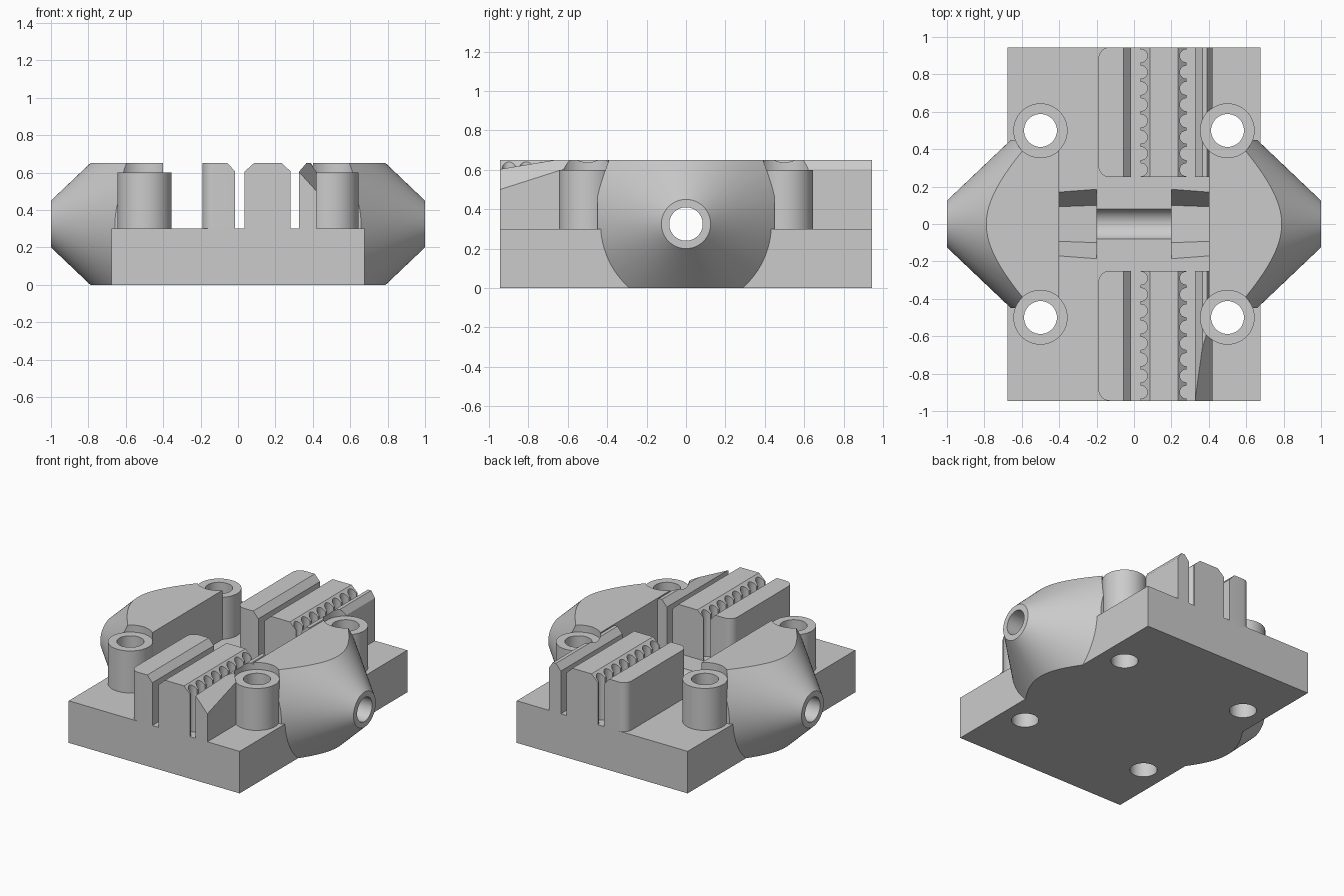
import bpy, bmesh
from math import pi
from mathutils import Vector, Matrix

cube = bpy.data.objects.get("Cube")
if cube:
    bpy.data.objects.remove(cube, do_unlink=True)

grey = bpy.data.materials.new("plain grey")
grey.use_nodes = True
COLOUR = (0.6, 0.6, 0.6, 1)
grey.diffuse_color = COLOUR
grey.node_tree.nodes["Principled BSDF"].inputs["Base Color"].default_value = COLOUR

HALF_Y, FLOOR, TOP, AXIS = 0.945, 0.30, 0.65, 0.325
POST, POST_R, HOLE_R, BORE_R = 0.5, 0.145, 0.088, 0.085


def make(name, bm):
    bmesh.ops.recalc_face_normals(bm, faces=bm.faces[:])
    mesh = bpy.data.meshes.new(name)
    bm.to_mesh(mesh)
    bm.free()
    mesh.materials.append(grey)
    ob = bpy.data.objects.new(name, mesh)
    bpy.context.collection.objects.link(ob)
    return ob


def box(name, lo, hi):
    lo, hi = Vector(lo), Vector(hi)
    bm = bmesh.new()
    size = Matrix.Diagonal((*(hi - lo), 1))
    bmesh.ops.create_cube(bm, size=1, matrix=Matrix.Translation((lo + hi) / 2) @ size)
    return make(name, bm)


def add_rod(bm, a, b, r1, r2=None, sides=64):
    """Cylinder or cone frustum from point a to point b."""
    a, b = Vector(a), Vector(b)
    turn = (b - a).to_track_quat('Z', 'Y').to_matrix().to_4x4()
    bmesh.ops.create_cone(bm, cap_ends=True, segments=sides, radius1=r1,
                          radius2=r1 if r2 is None else r2, depth=(b - a).length,
                          matrix=Matrix.Translation((a + b) / 2) @ turn)


def rods(name, *specs):
    bm = bmesh.new()
    for spec in specs:
        add_rod(bm, *spec)
    return make(name, bm)


def extrude_y(name, profile, y0, y1):
    """Extrude an x-z profile along y."""
    bm = bmesh.new()
    face = bm.faces.new([bm.verts.new((x, y0, z)) for x, z in profile])
    new = bmesh.ops.extrude_face_region(bm, geom=[face])["geom"]
    bmesh.ops.translate(bm, vec=(0, y1 - y0, 0),
                        verts=[v for v in new if isinstance(v, bmesh.types.BMVert)])
    return make(name, bm)


def boolean(ob, cutter, operation='DIFFERENCE'):
    cutter.hide_render = True
    mod = ob.modifiers.new("cut", 'BOOLEAN')
    mod.operation, mod.solver, mod.object = operation, 'EXACT', cutter
    bpy.context.view_layer.objects.active = ob
    bpy.ops.object.modifier_apply(modifier=mod.name)


# Cutters shared by several parts
corners = [(sx * POST, sy * POST) for sx in (-1, 1) for sy in (-1, 1)]
bolt_holes = rods("bolt_hole_cutter", *[((x, y, -0.1), (x, y, 0.8), HOLE_R) for x, y in corners])
recesses = rods("post_recess_cutter", *[((x, y, FLOOR), (x, y, 0.8), POST_R) for x, y in corners])
bore = rods("bore_cutter", ((-1.1, 0, AXIS), (1.1, 0, AXIS), BORE_R))
cutters = [bolt_holes, recesses, bore]
parts = []

# Base plate with bolt holes, screw channel and hexagonal nut traps
base = box("base_plate", (-0.675, -HALF_Y, 0), (0.675, HALF_Y, FLOOR))
boolean(base, bolt_holes)
boolean(base, bore)
for s in (-1, 1):
    trap = rods("nut_trap_cutter", ((s * 0.2, 0, AXIS), (s * 0.4, 0, AXIS), 0.2, 0.185, 6))
    # put two corners of the hexagon level with the axis
    level = max(abs(v.co.y) for v in trap.data.vertices)
    if level < 0.19:
        trap.data.transform(Matrix.Translation((0, 0, AXIS)) @ Matrix.Rotation(pi / 6, 4, 'X')
                            @ Matrix.Translation((0, 0, -AXIS)))
    boolean(base, trap)
    cutters.append(trap)
parts.append(base)

# Conical side bosses, trimmed flat and bored through
for side, s in (("left", 1), ("right", -1)):
    boss = rods(side + "_cone_boss", ((s * 0.3, 0, AXIS), (s, 0, AXIS), 0.79, 0.125, 128))
    xs = sorted((s * 0.4, s * 1.1))
    trim = box("boss_trim", (xs[0], -0.45, 0), (xs[1], 0.45, TOP))
    boolean(boss, trim, 'INTERSECT')
    for cutter in (recesses, bolt_holes, bore):
        boolean(boss, cutter)
    cutters.append(trim)
    parts.append(boss)

# Hollow screw posts
for x, y in corners:
    name = ("back" if y > 0 else "front") + ("_left" if x > 0 else "_right") + "_post"
    post = rods(name, ((x, y, FLOOR - 0.02), (x, y, 0.6), POST_R))
    boolean(post, bolt_holes)
    parts.append(post)

# Belt clamp ridges, front and back
BOTTOM = FLOOR - 0.02
SHOULDER = 0.605
plain = [(-0.19, BOTTOM), (-0.015, BOTTOM), (-0.015, SHOULDER), (-0.055, TOP), (-0.19, TOP)]
toothed = [(0.035, BOTTOM), (0.282, BOTTOM), (0.282, SHOULDER), (0.235, TOP),
           (0.085, TOP), (0.035, SHOULDER)]
guide = [(0.327, BOTTOM), (0.42, BOTTOM), (0.42, SHOULDER), (0.39, TOP),
         (0.365, TOP), (0.327, SHOULDER)]
for end, s in (("front", -1), ("back", 1)):
    y0, y1 = sorted((s * 0.25, s * HALF_Y))

    # plain ridge with rounded outer corners
    ridge = extrude_y(end + "_plain_ridge", plain, y0, y1)
    bm = bmesh.new()
    bm.from_mesh(ridge.data)
    upright = [e for e in bm.edges if all(v.co.x < -0.18 for v in e.verts)
               and abs(e.verts[0].co.z - e.verts[1].co.z) > 0.1]
    bmesh.ops.bevel(bm, geom=upright, offset=0.06, segments=8, profile=0.5, affect='EDGES')
    bm.to_mesh(ridge.data)
    bm.free()
    parts.append(ridge)

    # toothed ridge with round grooves on both sides
    ridge = extrude_y(end + "_toothed_ridge", toothed, y0, y1)
    grooves = rods("groove_cutter", *[
        ((x, s * (0.29 + 0.087 * i), FLOOR), (x, s * (0.29 + 0.087 * i), 0.8), 0.035, None, 20)
        for x in (0.037, 0.28) for i in range(8)])
    boolean(ridge, grooves)
    cutters.append(grooves)
    parts.append(ridge)

    # outer guide wall, with a sloping lead-in at the front
    wall = extrude_y(end + "_guide_wall", guide, y0, y1)
    if s < 0:
        bm = bmesh.new()
        bm.from_mesh(wall.data)
        cut = bmesh.ops.bisect_plane(bm, geom=bm.verts[:] + bm.edges[:] + bm.faces[:],
                                     plane_co=(0.42, -HALF_Y, 0.5), plane_no=(1.1, -0.32, 1),
                                     clear_outer=True)["geom_cut"]
        bmesh.ops.holes_fill(bm, edges=[e for e in cut if isinstance(e, bmesh.types.BMEdge)])
        bmesh.ops.recalc_face_normals(bm, faces=bm.faces[:])
        bm.to_mesh(wall.data)
        bm.free()
    boolean(wall, recesses)
    boolean(wall, bolt_holes)
    parts.append(wall)

# Remove helpers and smooth the curved faces
for cutter in cutters:
    bpy.data.objects.remove(cutter, do_unlink=True)
bpy.ops.object.select_all(action='DESELECT')
for ob in parts:
    ob.select_set(True)
bpy.context.view_layer.objects.active = base
bpy.ops.object.shade_smooth_by_angle(angle=pi / 6)
